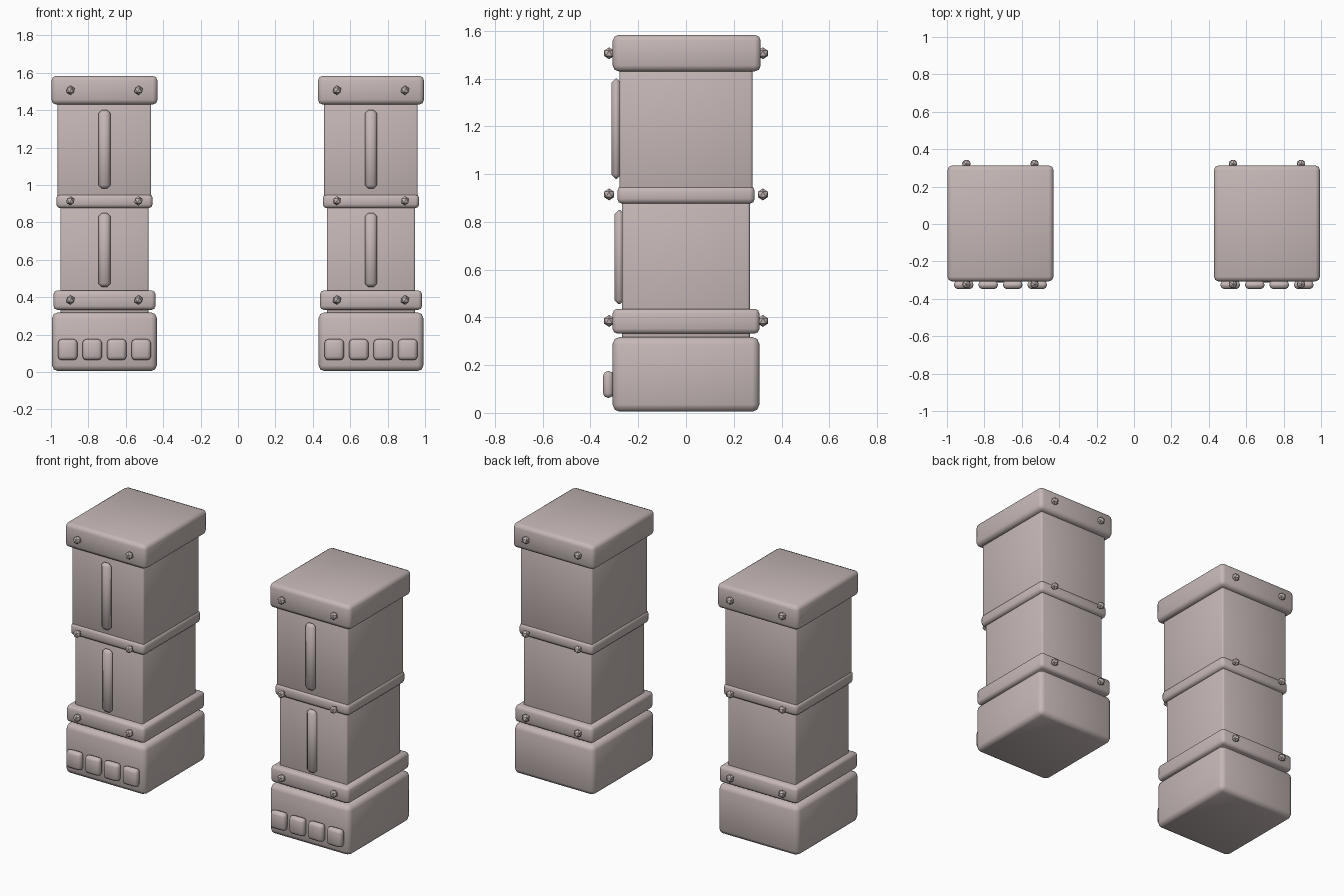
import bpy
import bmesh
from mathutils import Matrix

cube = bpy.data.objects.get("Cube")
if cube:
    bpy.data.objects.remove(cube, do_unlink=True)

# One warm grey for everything
grey = bpy.data.materials.new("warm_grey")
colour = (0.56, 0.48, 0.47, 1)
grey.use_nodes = True
grey.diffuse_color = colour
grey.node_tree.nodes["Principled BSDF"].inputs["Base Color"].default_value = colour


def finish(name, bm, smooth):
    mesh = bpy.data.meshes.new(name)
    bm.to_mesh(mesh)
    bm.free()
    mesh.materials.append(grey)
    for p in mesh.polygons:
        p.use_smooth = smooth
    obj = bpy.data.objects.new(name, mesh)
    bpy.context.collection.objects.link(obj)
    return obj


def block(name, x, y, z0, z1, width, depth, bevel, segments=2):
    """Rounded box between heights z0 and z1."""
    bm = bmesh.new()
    bmesh.ops.create_cube(bm, size=1)
    bm.transform(Matrix.Translation((x, y, (z0 + z1) / 2))
                 @ Matrix.Diagonal((width, depth, z1 - z0, 1)))
    bmesh.ops.bevel(bm, geom=bm.edges[:], offset=bevel, segments=segments,
                    profile=0.5, affect='EDGES', clamp_overlap=True)
    return finish(name, bm, True)


def bolt(name, x, y, z):
    bm = bmesh.new()
    bmesh.ops.create_icosphere(bm, subdivisions=1, radius=0.025,
                               matrix=Matrix.Translation((x, y, z)))
    return finish(name, bm, False)


for side, cx in (("right", -0.714), ("left", 0.711)):
    # Foot, shin, thigh and the bands between them
    block(side + "_foot", cx, 0, 0.005, 0.318, 0.56, 0.615, 0.03)
    block(side + "_shin", cx, 0, 0.30, 0.90, 0.472, 0.535, 0.01)
    block(side + "_thigh", cx, 0, 0.92, 1.46, 0.50, 0.557, 0.01)
    block(side + "_ankle_band", cx, 0, 0.332, 0.436, 0.545, 0.615, 0.02)
    block(side + "_knee_band", cx, 0, 0.876, 0.95, 0.515, 0.575, 0.02)
    block(side + "_hip_cap", cx, 0.003, 1.43, 1.583, 0.567, 0.62, 0.025)

    # Raised strips down the front
    block(side + "_shin_strip", cx, -0.279, 0.455, 0.85, 0.066, 0.042, 0.018, 1)
    block(side + "_thigh_strip", cx, -0.292, 0.98, 1.40, 0.066, 0.042, 0.018, 1)

    # Toes
    for i in range(4):
        block(f"{side}_toe_{i + 1}", cx + (i - 1.5) * 0.131, -0.325,
              0.063, 0.175, 0.104, 0.045, 0.02, 2)

    # Bolts on the front and back of each band
    for band, z in (("ankle", 0.385), ("knee", 0.915), ("hip", 1.506)):
        for face, y in (("front", -0.322), ("back", 0.322)):
            for n, dx in ((1, -0.182), (2, 0.182)):
                bolt(f"{side}_{band}_{face}_bolt_{n}", cx + dx, y, z)
